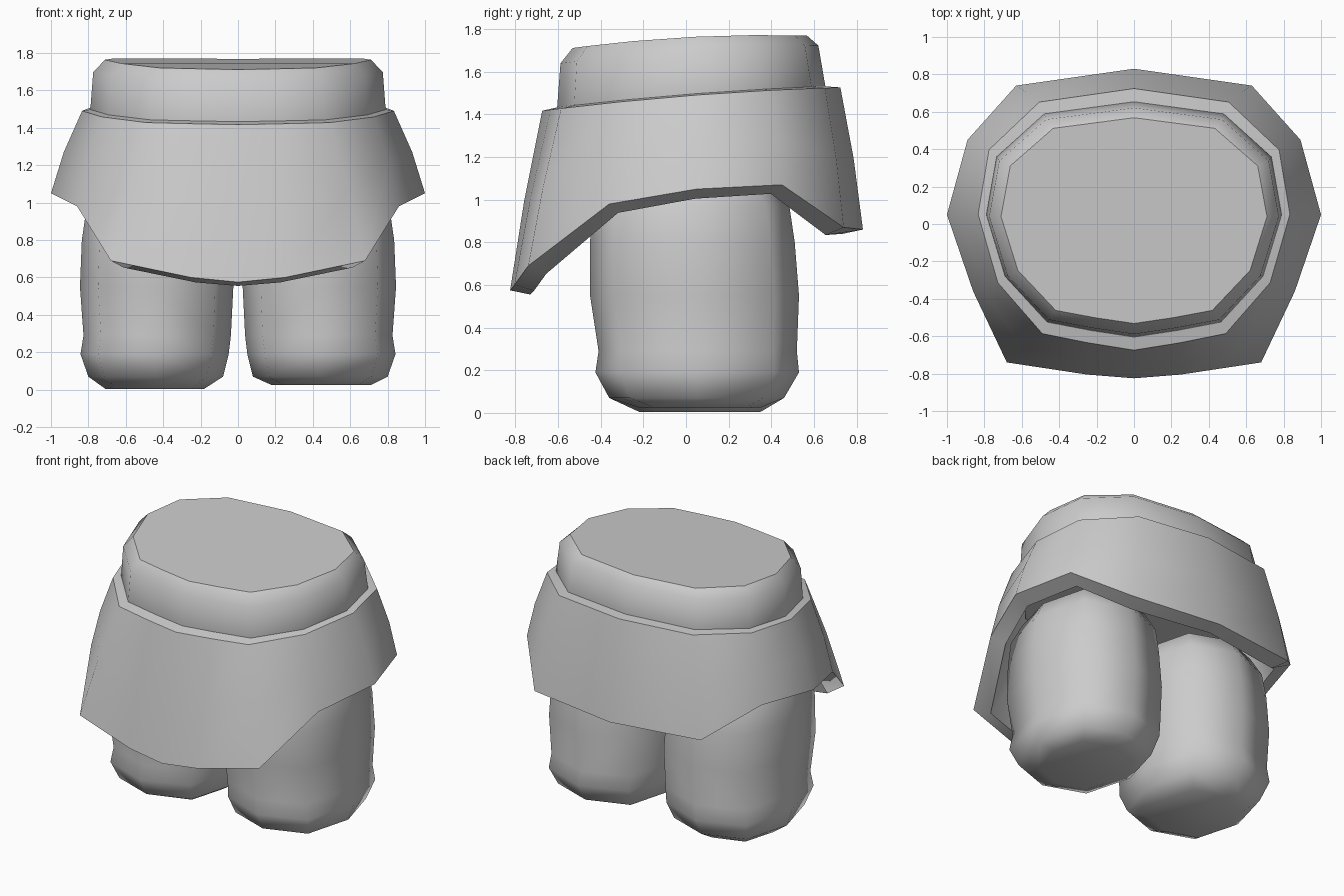
import bpy, bmesh, math

old = bpy.data.objects.get("Cube")
if old:
    bpy.data.objects.remove(old, do_unlink=True)

grey = bpy.data.materials.new("plain grey")
grey.use_nodes = True
grey.diffuse_color = (0.6, 0.6, 0.6, 1)
grey.node_tree.nodes["Principled BSDF"].inputs["Base Color"].default_value = (0.6, 0.6, 0.6, 1)


def loft(name, rings, hard=(), caps=True):
    """Skin a stack of rings; rings listed in hard get crisp edges."""
    bm = bmesh.new()
    loops = [[bm.verts.new(p) for p in ring] for ring in rings]
    n = len(loops[0])
    for low, high in zip(loops, loops[1:]):
        for i in range(n):
            j = (i + 1) % n
            bm.faces.new((low[i], low[j], high[j], high[i]))
    if caps:
        bm.faces.new(loops[0][::-1])
        bm.faces.new(loops[-1])
    for face in bm.faces:
        face.smooth = True
    for k in hard:
        for i in range(n):
            bm.edges.get((loops[k][i], loops[k][(i + 1) % n])).smooth = False
    bmesh.ops.recalc_face_normals(bm, faces=bm.faces)
    mesh = bpy.data.meshes.new(name)
    bm.to_mesh(mesh)
    bm.free()
    mesh.materials.append(grey)
    obj = bpy.data.objects.new(name, mesh)
    bpy.context.collection.objects.link(obj)
    return obj


def mirrored(half):
    """Close a half outline running from front centre to back centre."""
    return half + [(-p[0], *p[1:]) for p in half[-2:0:-1]]


def resized(ring, sx, sy, height, middle=0.027):
    """Scale an outline and lift it onto a height curve along y."""
    a, b, c = height
    out = []
    for x, y in ring:
        v = middle + (y - 0.027) * sy
        out.append((x * sx, v, a + b * v + c * v * v))
    return out


# Height curves, gently rising to the back
rim_height = (1.487, 0.08, -0.035)
shoulder_height = (1.695, 0.07, -0.04)
top_height = (1.762, 0.055, -0.075)

# Waist block with a bevelled top
waist = mirrored([(0, -.605), (.23, -.57), (.465, -.525), (.69, -.28),
                  (.79, .05), (.735, .36), (.48, .59), (0, .655)])
loft("waist", [
    resized(waist, 0.97, 0.97, (1.36, 0.07, 0)),
    resized(waist, 1, 1, rim_height),
    resized(waist, 0.98, 0.96, shoulder_height, 0.018),
    resized(waist, 0.9, 0.873, top_height, 0.02),
], hard=(0, 3))

# Flared skirt with a thick, stepped hem
hem = mirrored([(0, -.825, .575), (.25, -.805, .6), (.68, -.74, .69), (.86, -.36, .98),
                (1, .05, 1.05), (.89, .45, 1.07), (.63, .74, .87), (0, .83, .86)])
rim = resized(waist, 1.055, 1.11, rim_height)
middle = [((a[0] + b[0]) * 0.508, (a[1] + b[1]) * 0.506, (a[2] + b[2]) / 2)
          for a, b in zip(rim, hem)]
inner_hem = [(x * 0.9, y * 0.885, z - 0.02 - 0.025 * abs(x)) for x, y, z in hem]
loft("skirt", [
    resized(waist, 0.97, 0.97, (1.40, 0.07, 0)),
    inner_hem, hem, middle, rim,
    resized(waist, 0.99, 0.99, (1.495, 0.08, -0.035)),
], hard=(1, 2, 4, 5), caps=False)

# Rounded legs: each section is (height, inner x, outer x, front y, back y)
sections = [(.005, .18, .71, -.22, .35), (.07, .08, .80, -.36, .46),
            (.19, .05, .842, -.425, .53), (.29, .038, .826, -.41, .52),
            (.55, .025, .845, -.45, .53), (.80, .035, .835, -.45, .51),
            (.97, .05, .81, -.44, .485), (1.09, .10, .75, -.37, .41),
            (1.15, .22, .62, -.22, .27)]


def leg_ring(side, section, count=8, power=0.78):
    z, x0, x1, y0, y1 = section
    ring = []
    for i in range(count):
        t = math.tau * i / count
        c, s = math.cos(t), math.sin(t)
        x = (x0 + x1) / 2 + math.copysign(abs(c) ** power, c) * (x1 - x0) / 2
        y = (y0 + y1) / 2 + math.copysign(abs(s) ** power, s) * (y1 - y0) / 2
        # The left sole sits slightly higher than the right one
        lift = 0.01 * (1 + side) if z < 0.05 else 0
        ring.append((side * x, y, z + lift))
    return ring


for side, name in ((1, "left_leg"), (-1, "right_leg")):
    loft(name, [leg_ring(side, s) for s in sections])
